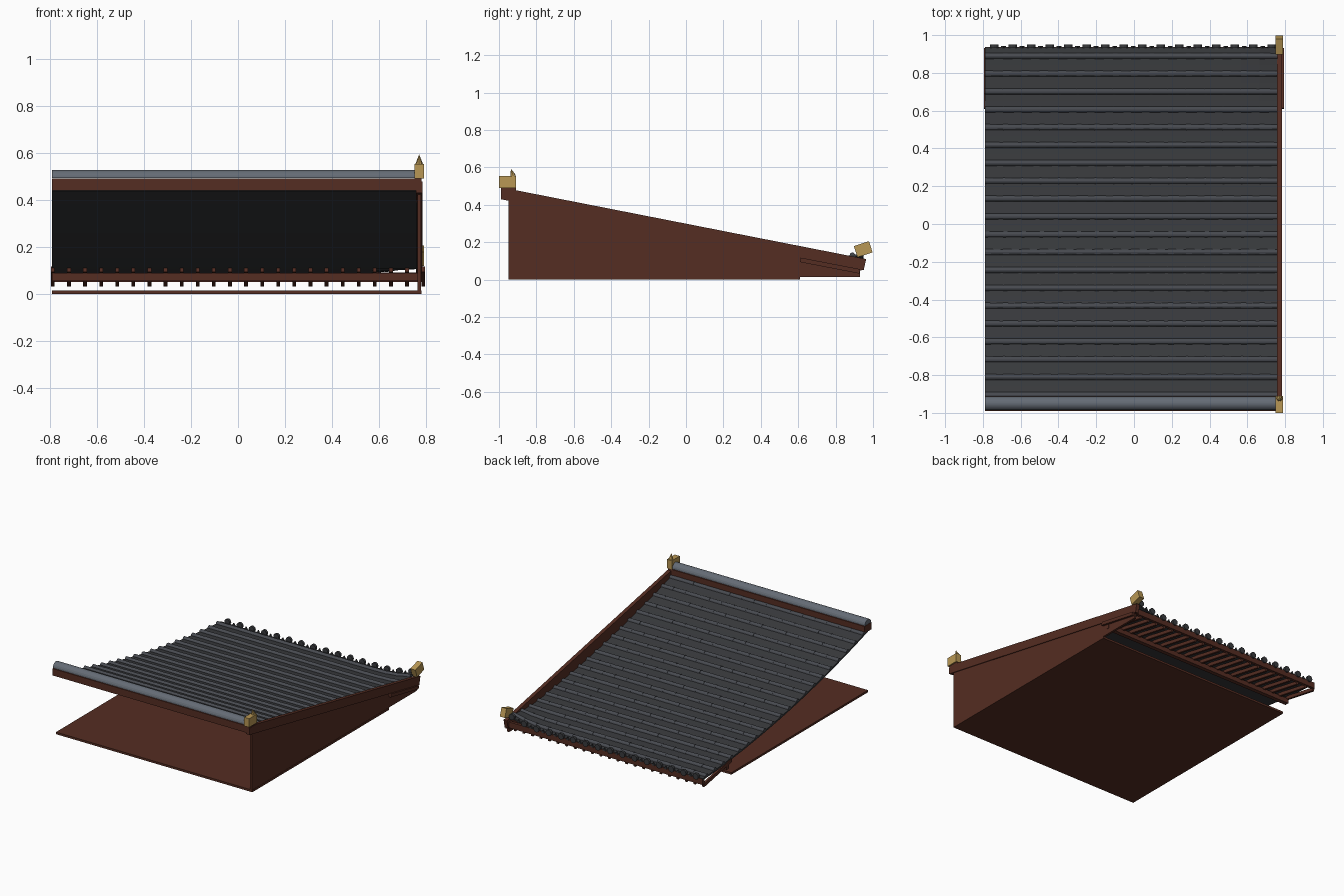
import bpy, bmesh, math
from mathutils import Matrix, Vector

if "Cube" in bpy.data.objects:
    bpy.data.objects.remove(bpy.data.objects["Cube"])


def mat(name, c):
    m = bpy.data.materials.new(name)
    m.diffuse_color = (*c, 1)
    m.use_nodes = True
    m.node_tree.nodes["Principled BSDF"].inputs["Base Color"].default_value = m.diffuse_color
    return m


WOOD = mat("red_brown_wood", (0.09, 0.026, 0.016))
DARK = mat("dark_tile", (0.04, 0.042, 0.046))
TILE = mat("grey_tile", (0.065, 0.07, 0.082))
RIDGE = mat("blue_grey_tile", (0.13, 0.15, 0.18))
GOLD = mat("gold", (0.48, 0.31, 0.09))


def finish(name, bm, m):
    bmesh.ops.recalc_face_normals(bm, faces=bm.faces)
    me = bpy.data.meshes.new(name)
    bm.to_mesh(me)
    bm.free()
    ob = bpy.data.objects.new(name, me)
    bpy.context.collection.objects.link(ob)
    me.materials.append(m)
    return ob


def add_box(bm, lo, hi, rot=0):
    lo, hi = Vector(lo), Vector(hi)
    mx = (Matrix.Translation((lo + hi) / 2) @ Matrix.Rotation(rot, 4, 'X')
          @ Matrix.Diagonal((*(hi - lo), 1)))
    bmesh.ops.create_cube(bm, size=1, matrix=mx)


def box(name, lo, hi, m, rot=0):
    bm = bmesh.new()
    add_box(bm, lo, hi, rot)
    return finish(name, bm, m)


def side_prism(name, pts, x0, x1, m):
    bm = bmesh.new()
    f = bm.faces.new([bm.verts.new((x0, y, z)) for y, z in pts])
    r = bmesh.ops.extrude_face_region(bm, geom=[f])
    bmesh.ops.translate(bm, vec=(x1 - x0, 0, 0),
                        verts=[v for v in r["geom"] if isinstance(v, bmesh.types.BMVert)])
    return finish(name, bm, m)


def half_round(bm, x0, x1, y, za, zb, ra, rb, n=6):
    # half-round tile along x, slightly tapered
    rings = []
    for x, z, r in ((x0, za, ra), (x1, zb, rb)):
        rings.append([bm.verts.new((x, y + r * math.cos(math.pi * i / n),
                                    z + r * math.sin(math.pi * i / n))) for i in range(n + 1)])
    a, b = rings
    for i in range(n + 1):
        j = (i + 1) % (n + 1)
        bm.faces.new((a[i], a[j], b[j], b[i]))
    bm.faces.new(a[::-1])
    bm.faces.new(b)


def roof_z(x, y):
    # sagging slope with an upturned outer corner
    t = (y + 0.95) / 1.89
    lift = 0.045 * max(0, (x - 0.5) / 0.26) ** 2 * max(0, (y - 0.6) / 0.34) ** 2
    return 0.45 - 0.355 * t - 0.24 * t * (1 - t) + lift


X0, X1 = -0.79, 0.76

# floor and gable wall
box("floor", (X0, -0.95, 0), (0.78, 0.61, 0.015), WOOD)
side_prism("gable_wall", [(-0.95, 0.005), (0.61, 0.005), (0.61, 0.015), (0.93, 0.015),
                          (0.93, 0.06), (-0.95, 0.44)], 0.762, 0.778, WOOD)
side_prism("barge_board", [(-0.99, 0.43), (0.95, 0.05), (0.963, 0.11), (-0.91, 0.478), (-0.99, 0.478)],
           0.757, 0.784, WOOD)

# roof deck
bm = bmesh.new()
nx, ny = 16, 20
top, bot = ([[bm.verts.new((x, y, roof_z(x, y) - d))
              for x in (X0 + (X1 - X0) * i / nx for i in range(nx + 1))]
             for y in (-0.95 + 1.885 * j / ny for j in range(ny + 1))] for d in (0, 0.012))
for g in (top, bot):
    for j in range(ny):
        for i in range(nx):
            bm.faces.new((g[j][i], g[j][i + 1], g[j + 1][i + 1], g[j + 1][i]))
for j in range(ny):
    for i in (0, nx):
        bm.faces.new((top[j][i], top[j + 1][i], bot[j + 1][i], bot[j][i]))
for i in range(nx):
    for j in (0, ny):
        bm.faces.new((top[j][i], top[j][i + 1], bot[j][i + 1], bot[j][i]))
finish("roof_deck", bm, DARK)

# rows of half-round cover tiles
bm = bmesh.new()
seg = (X1 - X0) / 16
for r in range(20):
    y = 0.89 - 0.0945 * r
    for i in range(16):
        a = X0 + seg * i
        half_round(bm, a, a + seg, y, roof_z(a, y) - 0.001, roof_z(a + seg, y) - 0.001, 0.0165, 0.015)
finish("cover_tiles", bm, TILE)

# round eave end caps and small drip points between them
bm = bmesh.new()
drips = bmesh.new()
for i in range(16):
    x = -0.74 + 0.098 * i
    bmesh.ops.create_cone(bm, cap_ends=True, segments=12, radius1=0.022, radius2=0.022, depth=0.018,
                          matrix=Matrix.Translation((x, 0.94, roof_z(x, 0.94) + 0.008))
                          @ Matrix.Rotation(math.pi / 2, 4, 'X'))
    if i < 15:
        xm = x + 0.049
        bmesh.ops.create_cone(drips, cap_ends=True, segments=3, radius1=0.014, radius2=0.014, depth=0.01,
                              matrix=Matrix.Translation((xm, 0.938, roof_z(xm, 0.94)))
                              @ Matrix.Rotation(math.pi / 2, 4, 'X'))
finish("eave_caps", bm, DARK)
finish("drip_points", drips, DARK)

# eave structure
box("eave_fascia", (X0, 0.918, 0.05), (0.78, 0.938, 0.092), WOOD)
box("eave_purlin", (X0, 0.635, 0.055), (0.78, 0.665, 0.09), WOOD)
bm = bmesh.new()
for i in range(24):
    x = -0.787 + 1.574 * i / 23
    add_box(bm, (x - 0.008, 0.608, 0.063), (x + 0.008, 0.932, 0.087), -math.atan(0.062 / 0.32))
finish("rafters", bm, WOOD)

# ridge
box("ridge_board", (X0, -0.99, 0.44), (0.78, -0.91, 0.49), WOOD)
bm = bmesh.new()
half_round(bm, X0, X1, -0.95, 0.492, 0.492, 0.036, 0.036, 10)
finish("ridge_tile", bm, RIDGE)

# gold end ornaments
box("ridge_ornament", (0.75, -1.0, 0.49), (0.79, -0.91, 0.553), GOLD)
bm = bmesh.new()
bmesh.ops.create_cone(bm, cap_ends=True, segments=8, radius1=0.016, radius2=0, depth=0.042,
                      matrix=Matrix.Translation((0.77, -0.93, 0.573)) @ Matrix.Rotation(0.3, 4, 'X'))
finish("ridge_ornament_spike", bm, GOLD)
box("eave_ornament", (0.75, 0.905, 0.131), (0.79, 0.99, 0.194), GOLD, math.radians(18))
